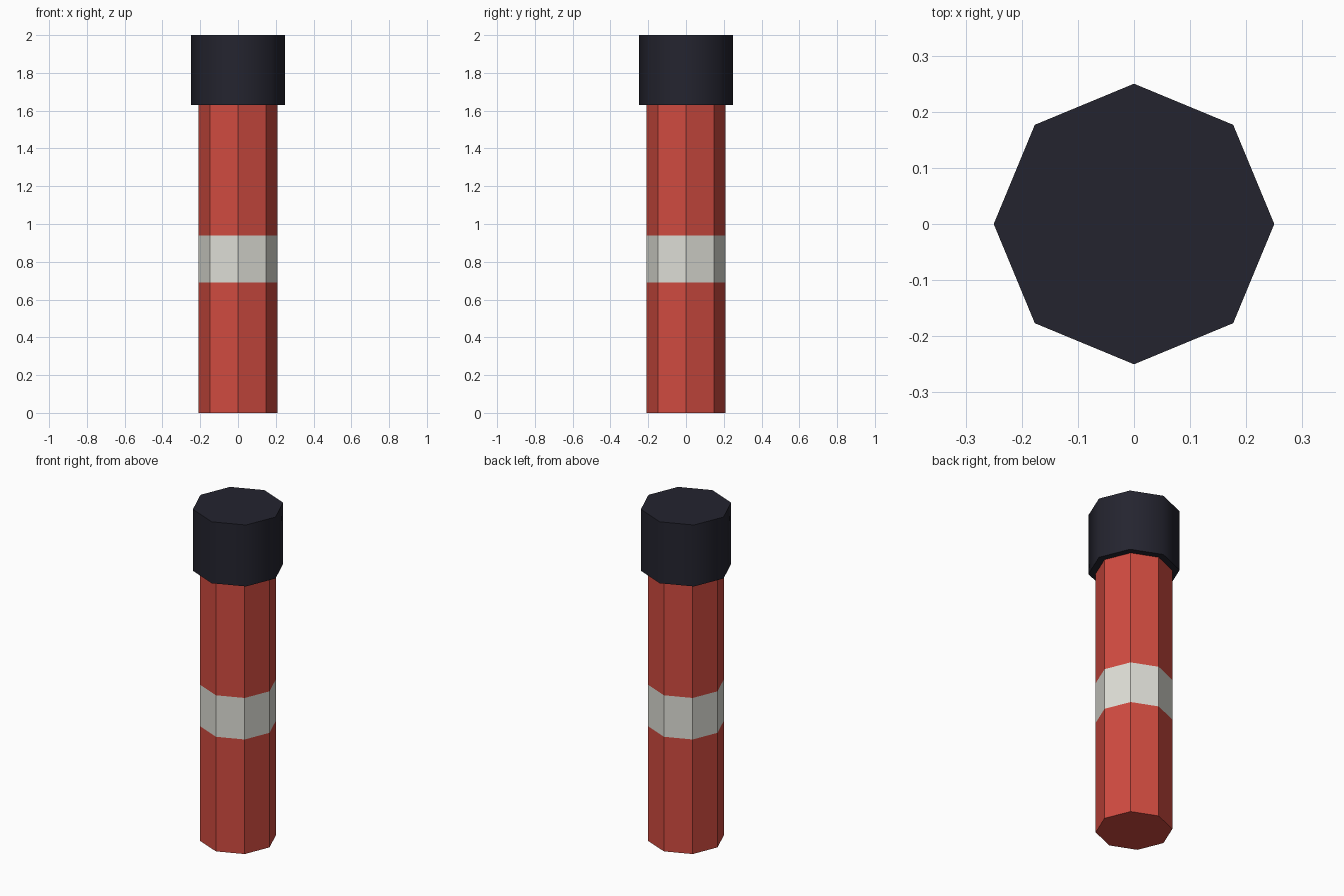
import bpy, bmesh, math

if "Cube" in bpy.data.objects:
    bpy.data.objects.remove(bpy.data.objects["Cube"])

SIDES = 8


def material(name, rgb):
    m = bpy.data.materials.new(name)
    m.diffuse_color = (*rgb, 1.0)
    m.use_nodes = True
    m.node_tree.nodes["Principled BSDF"].inputs["Base Color"].default_value = m.diffuse_color
    return m


red = material("red", (0.631, 0.070, 0.051))
white = material("off white", (0.730, 0.730, 0.672))
black = material("blue black", (0.0176, 0.0176, 0.0284))


def prism(name, radius, levels, mats, stripe=None):
    """Closed octagonal tube through the given heights; 'stripe' is the band with material 1."""
    bm = bmesh.new()
    rings = []
    for z in levels:
        rings.append([bm.verts.new((radius * math.cos(math.tau * i / SIDES),
                                    radius * math.sin(math.tau * i / SIDES), z))
                      for i in range(SIDES)])
    for k, (low, high) in enumerate(zip(rings, rings[1:])):
        for i in range(SIDES):
            j = (i + 1) % SIDES
            face = bm.faces.new((low[i], low[j], high[j], high[i]))
            face.material_index = 1 if k == stripe else 0
    bm.faces.new(rings[0][::-1])
    bm.faces.new(rings[-1])
    mesh = bpy.data.meshes.new(name)
    bm.to_mesh(mesh)
    bm.free()
    for m in mats:
        mesh.materials.append(m)
    obj = bpy.data.objects.new(name, mesh)
    bpy.context.collection.objects.link(obj)
    return obj


# Red flat-sided body with a white band
prism("body", 0.21, (0.0, 0.69, 0.94, 1.65), (red, white), stripe=1)

# Dark cap: smooth round the sides, sharp at the rims
cap = prism("cap", 0.25, (1.63, 2.0), (black,))
bpy.context.view_layer.objects.active = cap
cap.select_set(True)
bpy.ops.object.shade_smooth_by_angle(angle=math.radians(60))
